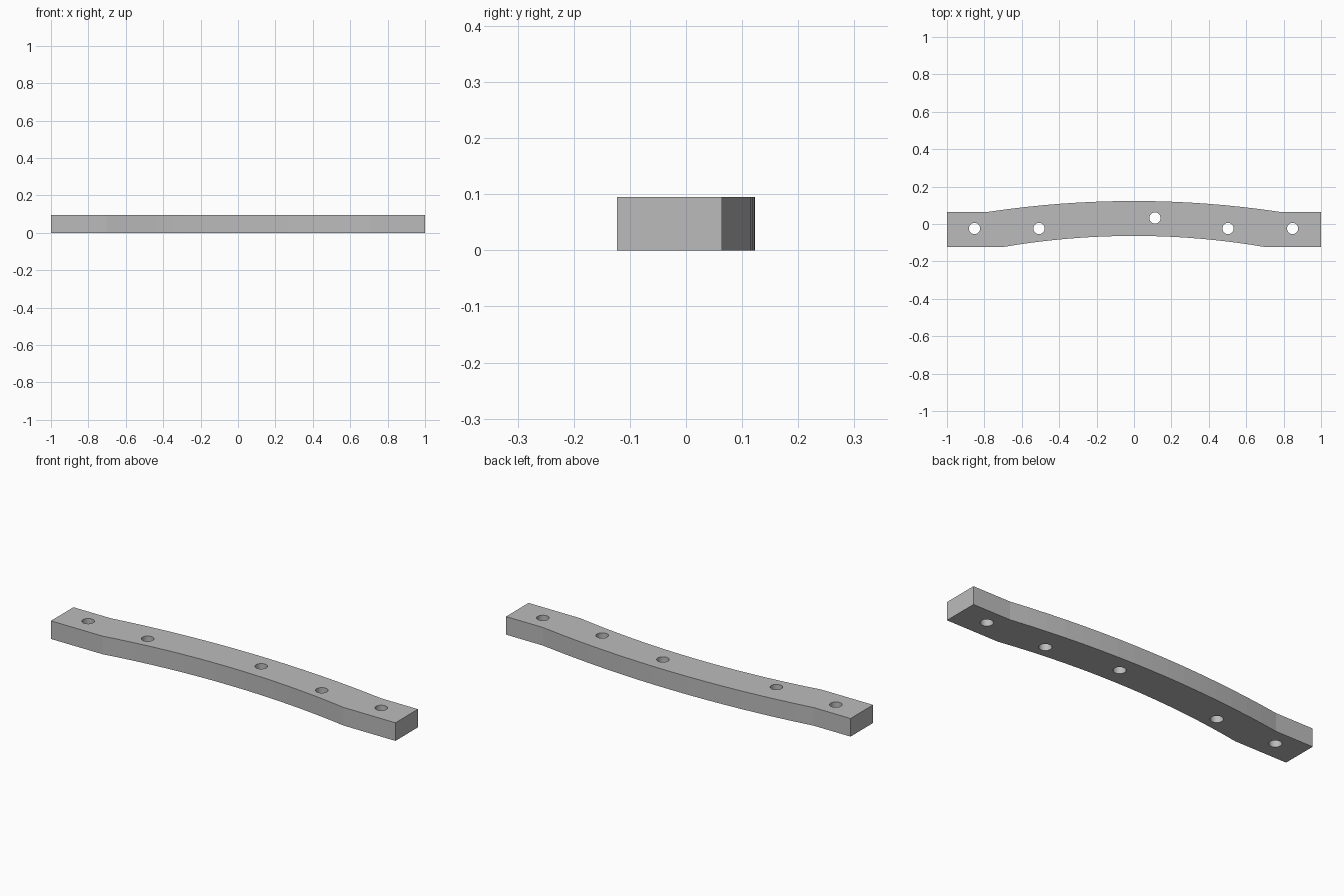
import bpy, bmesh, math

cube = bpy.data.objects.get("Cube")
if cube:
    bpy.data.objects.remove(cube, do_unlink=True)

HEIGHT = 0.095
BACK_END, FRONT_END = 0.064, -0.123
HOLES = [(-0.853, -0.024), (-0.508, -0.024), (0.112, 0.032), (0.503, -0.024), (0.848, -0.024)]
HOLE_RADIUS = 0.03


def arc(half, base, rise, steps=16):
    """Shallow circular arc from -half to +half, lifted by rise in the middle."""
    radius = (half ** 2 + rise ** 2) / (2 * rise)
    sweep = math.asin(half / radius)
    points = []
    for i in range(steps + 1):
        a = sweep * (2 * i / steps - 1)
        points.append((radius * math.sin(a), base + rise - radius * (1 - math.cos(a))))
    return points


def prism(name, outline, bottom, top):
    """Extrude a counter-clockwise outline upwards into a closed solid."""
    bm = bmesh.new()
    face = bm.faces.new([bm.verts.new((x, y, bottom)) for x, y in outline])
    result = bmesh.ops.extrude_face_region(bm, geom=[face], use_keep_orig=True)
    verts = [v for v in result["geom"] if isinstance(v, bmesh.types.BMVert)]
    bmesh.ops.translate(bm, verts=verts, vec=(0, 0, top - bottom))
    bmesh.ops.recalc_face_normals(bm, faces=bm.faces)
    mesh = bpy.data.meshes.new(name)
    bm.to_mesh(mesh)
    bm.free()
    obj = bpy.data.objects.new(name, mesh)
    bpy.context.collection.objects.link(obj)
    return obj


# Plain grey finish
grey = bpy.data.materials.new("plain_grey")
grey.use_nodes = True
colour = (0.5, 0.5, 0.5, 1)
grey.diffuse_color = colour
grey.node_tree.nodes["Principled BSDF"].inputs["Base Color"].default_value = colour

# Bowed bar with straight, square ends
front = [(-1, FRONT_END)] + arc(0.70, FRONT_END, 0.0595) + [(1, FRONT_END)]
back = [(-1, BACK_END)] + arc(0.785, BACK_END, 0.059) + [(1, BACK_END)]
bar = prism("curved_bar", front + back[::-1], 0, HEIGHT)
bar.data.materials.append(grey)

# Round through holes
for cx, cy in HOLES:
    ring = [(cx + HOLE_RADIUS * math.cos(math.tau * i / 32),
             cy + HOLE_RADIUS * math.sin(math.tau * i / 32)) for i in range(32)]
    cutter = prism("hole_cutter", ring, -0.1, HEIGHT + 0.1)
    cutter.data.materials.append(grey)
    cutter.hide_render = True
    cut = bar.modifiers.new("hole", "BOOLEAN")
    cut.operation = "DIFFERENCE"
    cut.solver = "EXACT"
    cut.object = cutter
    bpy.context.view_layer.objects.active = bar
    bpy.ops.object.modifier_apply(modifier=cut.name)
    bpy.data.objects.remove(cutter, do_unlink=True)

# Smooth hole walls and keep the outer corners crisp
bpy.ops.object.select_all(action="DESELECT")
bar.select_set(True)
bpy.context.view_layer.objects.active = bar
bpy.ops.object.shade_smooth_by_angle(angle=math.radians(20))
# Flat bar sides, with only the hole walls left smooth
for poly in bar.data.polygons:
    x, y, z = poly.center
    poly.use_smooth = any(math.hypot(x - cx, y - cy) < HOLE_RADIUS * 1.01 for cx, cy in HOLES)
